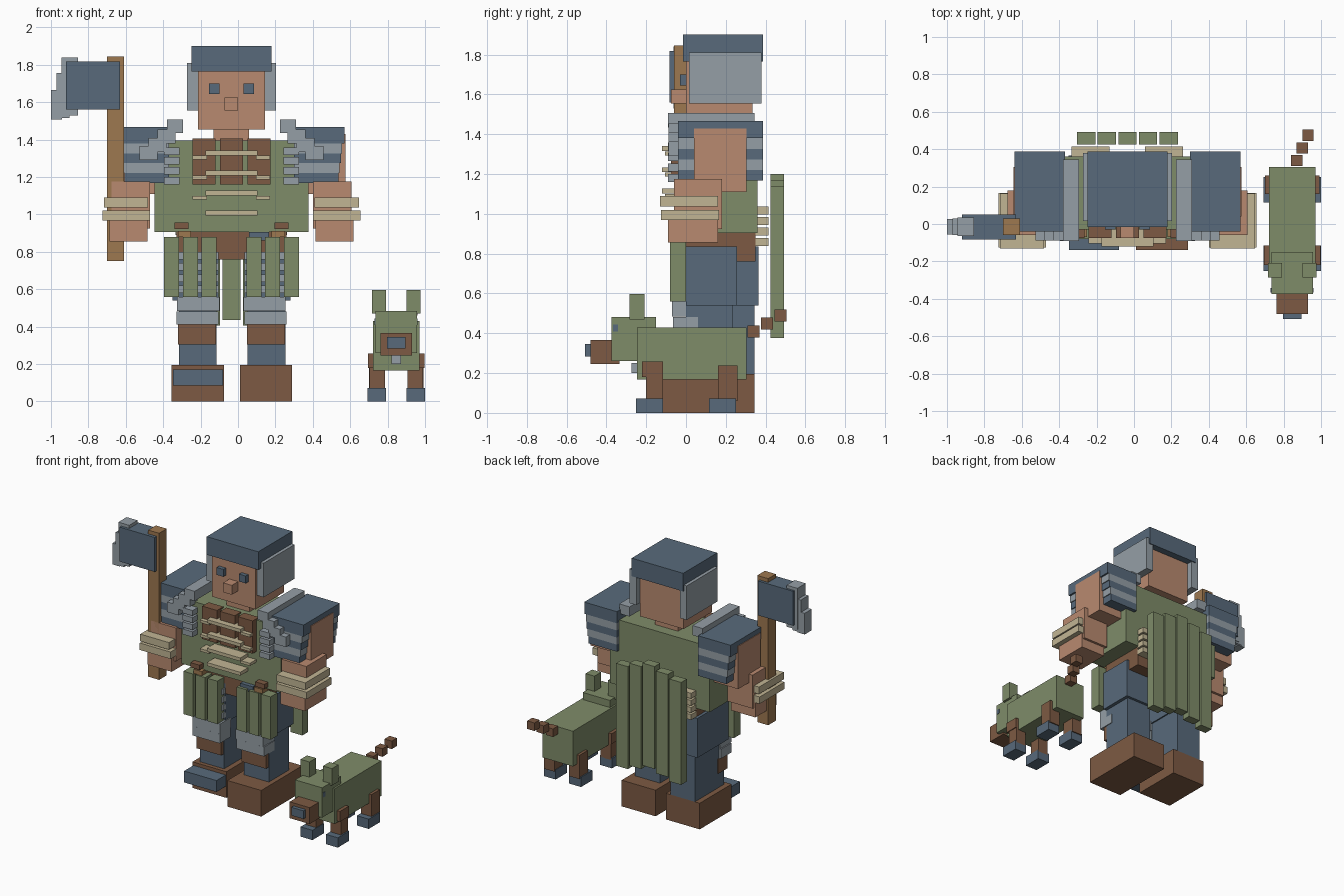
import bpy
import bmesh
from mathutils import Matrix, Vector

cube = bpy.data.objects.get("Cube")
if cube:
    bpy.data.objects.remove(cube, do_unlink=True)


def material(name, hex_code):
    """Flat material from an sRGB hex colour, stored as linear values."""
    channels = [channel / 255 for channel in bytes.fromhex(hex_code)]
    color = [((channel + .055) / 1.055) ** 2.4 for channel in channels] + [1]
    mat = bpy.data.materials.new(name)
    mat.use_nodes = True
    mat.diffuse_color = color
    mat.node_tree.nodes["Principled BSDF"].inputs["Base Color"].default_value = color
    return mat


steel = material("slate blue", "586A7B")
silver = material("light grey", "959FA6")
skin = material("skin", "B98A70")
green = material("moss green", "7F8C69")
brown = material("leather brown", "7D5A43")
cream = material("cream", "C1B594")
wood = material("wood", "9D7850")

# Centre lines of the figure and the dog, and shared heights of the figure
MIDDLE = -.035
DOG = .846
ANKLE, KNEE, BELT, SHOULDER = .195, .56, .905, 1.38


def box(name, mat, x, y, z, count=1, step=(0, 0, 0)):
    """A box between the given limits, optionally repeated along a step."""
    limits = (x, y, z)
    centre = Vector([(low + high) / 2 for low, high in limits])
    size = Vector([abs(high - low) for low, high in limits])
    bm = bmesh.new()
    for index in range(count):
        place = centre + index * Vector(step)
        bmesh.ops.create_cube(bm, size=1, matrix=Matrix.LocRotScale(place, None, size))
    mesh = bpy.data.meshes.new(name)
    bm.to_mesh(mesh)
    bm.free()
    mesh.materials.append(mat)
    bpy.context.collection.objects.link(bpy.data.objects.new(name, mesh))


def centred(name, mat, half, y, z, middle=MIDDLE, **row):
    """A box lying evenly across a centre line."""
    box(name, mat, (middle - half, middle + half), y, z, **row)


def pair(name, mat, x, y, z, middle=MIDDLE, count=1, step=(0, 0, 0)):
    """Left and right copies; x is the distance from the centre line."""
    for side, sign in (("left", 1), ("right", -1)):
        span = [middle + sign * distance for distance in x]
        mirrored_step = (sign * step[0], step[1], step[2])
        box(f"{side}_{name}", mat, span, y, z, count, mirrored_step)


# Head and helmet
centred("head", skin, half=.18, y=(0, .335), z=(1.455, 1.78))
centred("nose", skin, half=.036, y=(-.075, .01), z=(1.555, 1.625))
centred("neck", skin, half=.095, y=(.05, .28), z=(SHOULDER, 1.46))
pair("eye", steel, x=(.065, .12), y=(-.03, .01), z=(1.645, 1.7))
centred("helmet_cap", steel, half=.213, y=(-.015, .387), z=(1.765, 1.9))
pair("helmet_cheek", silver, x=(.18, .237), y=(.015, .38), z=(1.555, 1.81))

# Torso, chest panels, lacing and buckles
centred("torso", green, half=.412, y=(-.03, .36), z=(BELT, 1.395))
box("chest_panels", brown, x=(-.243, -.121), y=(-.075, 0), z=(1.16, 1.405),
    count=3, step=(.147, 0, 0))
centred("laces", cream, half=.138, y=(-.12, 0), z=(.995, 1.02),
        count=4, step=(0, 0, .107))
pair("lace_ends", cream, x=(.13, .207), y=(-.105, 0), z=(1.08, 1.1),
     count=3, step=(0, 0, .107))
pair("chest_buckles", silver, x=(.277, .36), y=(-.09, 0), z=(1.16, 1.2),
     count=4, step=(0, 0, .053))

# Shoulder armour: a cap over tapering bands, with a ridge and front steps
pair("shoulder_cap", steel, x=(.335, .605), y=(-.04, .387), z=(SHOULDER, 1.467))
for layer in range(4):
    top = SHOULDER - .053 * layer
    pair(f"shoulder_band_{layer}", steel if layer % 2 else silver,
         x=(.335, .592 - .007 * layer), y=(-.04, .387), z=(top - .053, top))
pair("shoulder_ridge", silver, x=(.26, .345), y=(-.09, .345), z=(1.435, 1.507))
pair("shoulder_steps", silver, x=(.3, .395), y=(-.087, 0), z=(SHOULDER, 1.455),
     count=3, step=(.048, 0, -.045))

# Arms and cuffs
pair("upper_arm", skin, x=(.41, .61), y=(.04, .305), z=(1.11, 1.43))
pair("forearm", skin, x=(.435, .642), y=(-.06, .18), z=(.925, 1.175))
pair("hand", skin, x=(.45, .652), y=(-.09, .162), z=(.855, 1))
pair("upper_cuff", cream, x=(.445, .682), y=(-.13, .162), z=(1.037, 1.09))
pair("lower_cuff", cream, x=(.435, .69), y=(-.125, .167), z=(.968, 1.02))

# Hips, belt fittings and skirt strips
centred("hips", brown, half=.293, y=(0, .35), z=(.76, BELT))
pair("belt_tab", brown, x=(.23, .305), y=(-.075, 0), z=(.922, .957))
pair("belt_peg", wood, x=(.215, .285), y=(-.07, 0), z=(.88, .912))
box("belt_pouch", steel, x=(.06, .165), y=(-.06, 0), z=(.86, BELT))
pair("skirt_strips", green, x=(.08, .16), y=(-.08, 0), z=(KNEE, .88),
     count=3, step=(.1, 0, 0))
pair("thigh_plates", silver, x=(.07, .3), y=(-.03, .01), z=(.58, .62),
     count=4, step=(0, 0, .06))

# Legs and feet; the right leg is set further back
box("left_thigh", steel, x=(.035, .28), y=(0, .255), z=(.54, .835))
box("right_thigh", steel, x=(-.35, -.105), y=(0, .365), z=(.54, .835))
box("left_shin", steel, x=(.05, .255), y=(0, .235), z=(ANKLE, .54))
box("right_shin", steel, x=(-.315, -.115), y=(0, .345), z=(ANKLE, .54))
pair("knee_guard", silver, x=(.065, .29), y=(-.07, .06), z=(.485, KNEE))
pair("lower_knee_guard", silver, x=(.07, .295), y=(-.065, .06), z=(.412, .482))
pair("shin_guard", brown, x=(.083, .287), y=(-.03, .08), z=(.305, .412))
box("left_foot", brown, x=(.01, .29), y=(-.14, .345), z=(0, ANKLE))
box("right_foot", brown, x=(-.355, -.075), y=(-.03, .345), z=(0, ANKLE))
box("right_toe", steel, x=(-.347, -.08), y=(-.14, 0), z=(.085, .17))

# Cape of five strips, the middle one highest, and its fastenings
for strip in range(-2, 3):
    drop = .03 * abs(strip)
    centred(f"cape_strip_{strip + 3}", green, half=.049, y=(.425, .492),
            z=(.435 - drop, 1.2 - drop), middle=MIDDLE + .11 * strip)
pair("cape_fastenings", cream, x=(.095, .298), y=(.35, .415), z=(.838, .878),
     count=4, step=(0, 0, .053))

# Axe
box("axe_shaft", wood, x=(-.7, -.61), y=(-.06, .03), z=(.75, 1.845))
box("axe_head", steel, x=(-.92, -.63), y=(-.083, .05), z=(KNEE + 1, 1.817))
box("axe_edge", silver, x=(-.945, -.855), y=(-.063, .035), z=(1.53, 1.84))
box("axe_edge_middle", silver, x=(-.97, -.9), y=(-.06, .03), z=(1.515, 1.757))
box("axe_edge_tip", silver, x=(-1, -.94), y=(-.055, .027), z=(1.507, 1.665))

# Dog body and head
centred("dog_body", green, half=.125, y=(-.245, .305), z=(.167, .43), middle=DOG)
centred("dog_head", green, half=.112, y=(-.375, -.15), z=(.26, .483), middle=DOG)
pair("dog_ear", green, x=(.056, .13), y=(-.285, -.208), z=(.47, .597), middle=DOG)
pair("dog_eye", steel, x=(.1, .115), y=(-.367, -.342), z=(.408, .443), middle=DOG)
centred("dog_snout", brown, half=.083, y=(-.48, -.335), z=(.245, .367), middle=DOG)
centred("dog_nose", steel, half=.05, y=(-.507, -.47), z=(.284, .345), middle=DOG)
centred("dog_tag", silver, half=.026, y=(-.275, -.24), z=(.2, .25), middle=DOG)

# Dog legs, paws and stepped tail
pair("dog_front_leg", brown, x=(.06, .144), y=(-.2, -.115), z=(.06, .21), middle=DOG)
pair("dog_elbow", brown, x=(.1, .15), y=(-.22, -.115), z=(.18, .257), middle=DOG)
pair("dog_hind_leg", brown, x=(.06, .146), y=(.16, .258), z=(.06, .237), middle=DOG)
pair("dog_paws", steel, x=(.056, .154), y=(-.25, -.115), z=(0, .073), middle=DOG,
     count=2, step=(0, .365, 0))
box("dog_tail", brown, x=(.84, .9), y=(.31, .37), z=(.38, .44),
    count=3, step=(.03, .067, .04))
